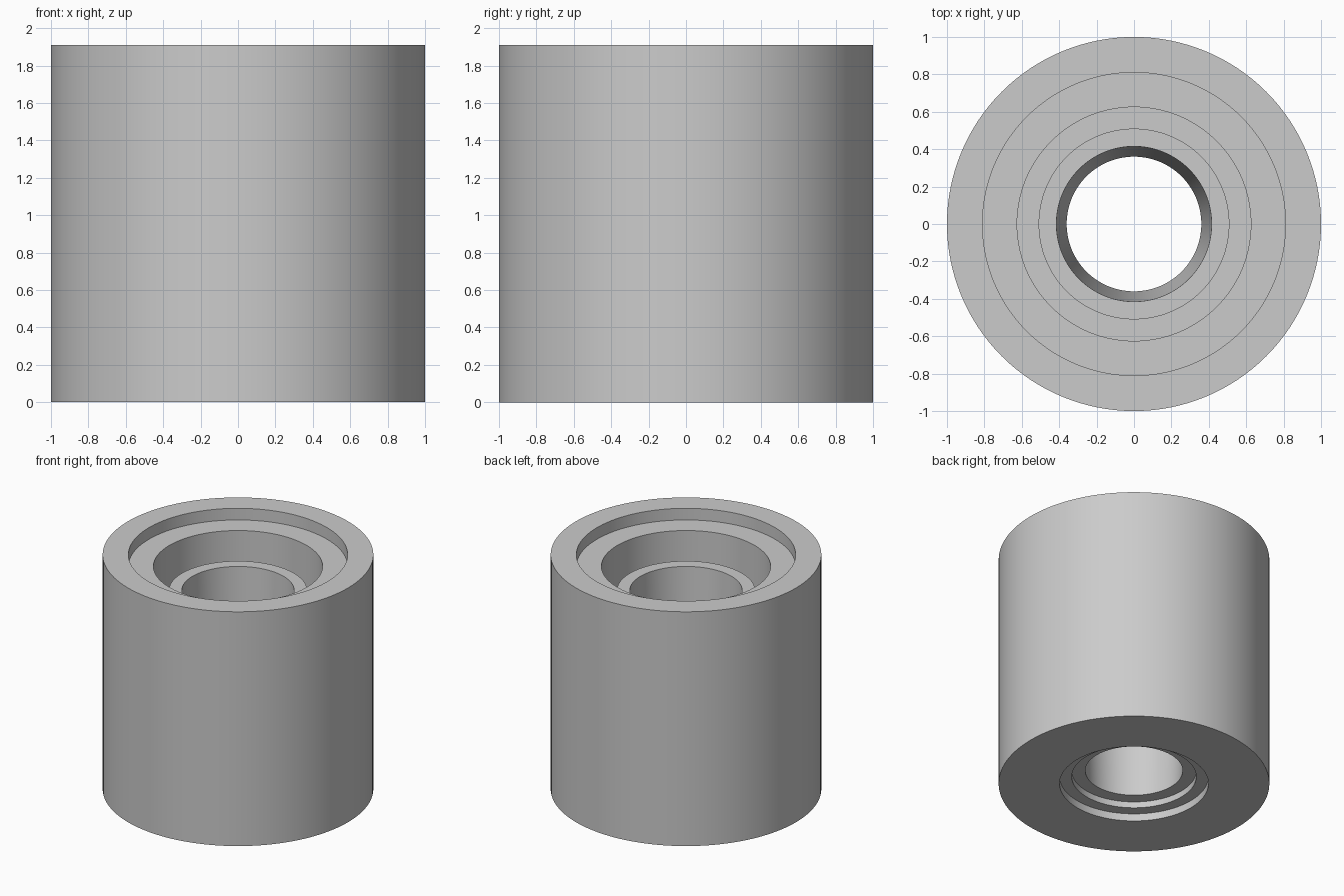
import bpy, bmesh, math

cube = bpy.data.objects.get("Cube")
if cube:
    bpy.data.objects.remove(cube, do_unlink=True)

SEGMENTS = 128

# Plain grey material
grey = bpy.data.materials.new("light_grey")
grey.use_nodes = True
colour = (0.6, 0.6, 0.6, 1.0)
grey.diffuse_color = colour
grey.node_tree.nodes["Principled BSDF"].inputs["Base Color"].default_value = colour


def lathe(name, profile, material):
    """Spin a closed (radius, height) outline around the z axis."""
    bm = bmesh.new()
    verts = [bm.verts.new((r, 0, z)) for r, z in profile]
    edges = [bm.edges.new((v, verts[(i + 1) % len(verts)])) for i, v in enumerate(verts)]
    bmesh.ops.spin(bm, geom=verts + edges, cent=(0, 0, 0), axis=(0, 0, 1),
                   angle=math.tau, steps=SEGMENTS, use_merge=False)
    bmesh.ops.remove_doubles(bm, verts=bm.verts, dist=0.0005)
    bmesh.ops.recalc_face_normals(bm, faces=bm.faces)
    mesh = bpy.data.meshes.new(name)
    bm.to_mesh(mesh)
    bm.free()
    mesh.materials.append(material)
    obj = bpy.data.objects.new(name, mesh)
    bpy.context.collection.objects.link(obj)
    bpy.ops.object.select_all(action='DESELECT')
    obj.select_set(True)
    bpy.context.view_layer.objects.active = obj
    bpy.ops.object.shade_smooth_by_angle(angle=math.radians(30))
    return obj


outer_wall = [(1.0, 0.0), (1.0, 1.91)]
rim_and_ledge = [(0.81, 1.91), (0.81, 1.815), (0.625, 1.815)]
ring_groove = [(0.625, 0.4), (0.51, 0.4)]
inner_sleeve = [(0.51, 1.62), (0.415, 1.62)]
tapered_bore = [(0.36, 0.11)]
bottom_recesses = [(0.46, 0.11), (0.46, 0.06), (0.55, 0.06), (0.55, 0.0)]

lathe("stepped_hub", outer_wall + rim_and_ledge + ring_groove + inner_sleeve
      + tapered_bore + bottom_recesses, grey)
